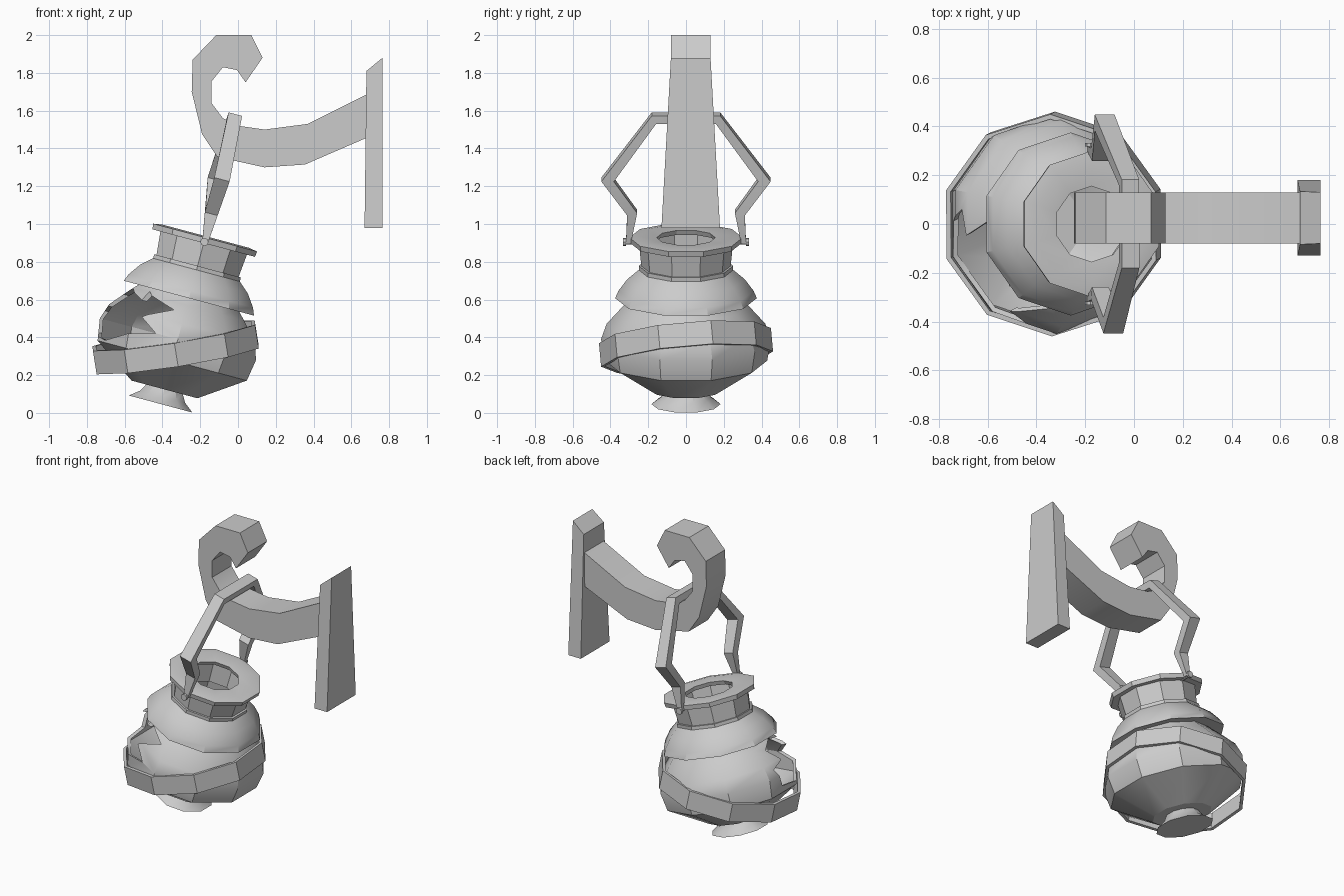
import bpy, bmesh, math
from mathutils import Vector, Matrix

if "Cube" in bpy.data.objects:
    bpy.data.objects.remove(bpy.data.objects["Cube"])

SIDES = 10
JUG = Matrix.Translation((-0.41, 0, 0.047)) @ Matrix.Rotation(math.radians(15), 4, 'Y')


def finish(name, bm, matrix=Matrix(), smooth=True):
    bmesh.ops.recalc_face_normals(bm, faces=bm.faces)
    bm.transform(matrix)
    me = bpy.data.meshes.new(name)
    bm.to_mesh(me)
    bm.free()
    ob = bpy.data.objects.new(name, me)
    bpy.context.collection.objects.link(ob)
    if smooth:
        shade(ob)
    return ob


def shade(ob):
    bpy.ops.object.select_all(action='DESELECT')
    ob.select_set(True)
    bpy.context.view_layer.objects.active = ob
    bpy.ops.object.shade_smooth_by_angle(angle=math.radians(30))


def lathe(name, profile, closed, matrix, smooth=True):
    """Turn an (r, z) profile around z; points at r = 0 become single poles."""
    bm = bmesh.new()
    rings = []
    for r, z in profile:
        if r == 0:
            rings.append([bm.verts.new((0, 0, z))] * SIDES)
        else:
            rings.append([bm.verts.new((r * math.cos(a), r * math.sin(a), z))
                          for a in (math.radians(18 + 36 * k) for k in range(SIDES))])
    pairs = list(zip(rings, rings[1:]))
    if closed:
        pairs.append((rings[-1], rings[0]))
    for a, b in pairs:
        for k in range(SIDES):
            j = (k + 1) % SIDES
            bm.faces.new(list(dict.fromkeys((a[k], a[j], b[j], b[k]))))
    return finish(name, bm, matrix, smooth)


def prism(name, outline, place, smooth=True):
    """Outline swept between two sides; place(u, v, side) gives the 3D point."""
    bm = bmesh.new()
    a, b = [[bm.verts.new(place(u, v, s)) for u, v in outline] for s in (-1, 1)]
    bm.faces.new(a)
    bm.faces.new(b)
    n = len(a)
    for i in range(n):
        j = (i + 1) % n
        bm.faces.new((a[i], a[j], b[j], b[i]))
    return finish(name, bm, smooth=smooth)


# wall plate, wider at the bottom
prism("wall_plate", [(0.67, 0.98), (0.765, 0.98), (0.765, 1.88), (0.68, 1.81)],
      lambda x, z, s: (x, 0.025 + s * (0.155 - 0.05 * (z - 0.98) / 0.9), z))

# curled hook arm
prism("hook_arm", [
    (0.69, 1.69), (0.37, 1.53), (0.14, 1.50), (0.0, 1.52), (-0.08, 1.56), (-0.14, 1.64),
    (-0.14, 1.755), (-0.08, 1.83), (-0.005, 1.815), (0.04, 1.75), (0.13, 1.88),
    (0.07, 2.0), (-0.115, 2.0), (-0.24, 1.87), (-0.245, 1.70), (-0.19, 1.475),
    (-0.11, 1.355), (0.14, 1.30), (0.355, 1.315), (0.69, 1.46)],
    lambda x, z, s: (x, 0.025 + s * 0.104, z))

# jug foot
lathe("jug_foot", [(0, 0), (0.183, 0), (0.13, 0.04), (0.10, 0.09), (0, 0.09)], False, JUG)

# hollow jug body
body = lathe("jug_body", [
    (0, 0.08), (0.19, 0.08), (0.43, 0.238), (0.45, 0.355), (0.42, 0.44), (0.33, 0.54),
    (0.28, 0.59), (0.25, 0.65), (0.23, 0.65), (0.26, 0.58), (0.31, 0.525), (0.40, 0.43),
    (0.43, 0.355), (0.41, 0.25), (0.18, 0.1), (0, 0.1)], False, JUG, False)

# jagged hole broken through the body
A = math.radians(207)
out, tan = Vector((math.cos(A), math.sin(A), 0)), Vector((-math.sin(A), math.cos(A), 0))
cutter = prism("hole_cutter", [
    (0.28, 0.50), (0.20, 0.525), (0.095, 0.56), (0.12, 0.505), (0.0, 0.535), (-0.05, 0.555),
    (-0.16, 0.51), (-0.14, 0.43), (-0.24, 0.40), (-0.2, 0.28), (0.0, 0.25), (0.15, 0.30),
    (0.31, 0.355), (0.22, 0.42)],
    lambda u, v, s: JUG @ (out * (0.4 + 0.3 * s) + tan * u + Vector((0, 0, v))), False)
cutter.hide_render = True
mod = body.modifiers.new("hole", 'BOOLEAN')
mod.operation, mod.solver, mod.object = 'DIFFERENCE', 'EXACT', cutter
bpy.ops.object.select_all(action='DESELECT')
body.select_set(True)
bpy.context.view_layer.objects.active = body
bpy.ops.object.modifier_apply(modifier="hole")
bpy.data.objects.remove(cutter)
shade(body)

# flared shoulder, neck ring, neck and rim
lathe("jug_shoulder", [(0.375, 0.58), (0.358, 0.62), (0.31, 0.685), (0.25, 0.735),
                       (0.22, 0.735), (0.23, 0.60)], True, JUG)
lathe("neck_ring", [(0.25, 0.73), (0.25, 0.757), (0.22, 0.757), (0.22, 0.73)], True, JUG)
lathe("jug_neck", [(0.235, 0.74), (0.25, 0.89), (0.20, 0.89), (0.19, 0.74)], True, JUG)
lathe("jug_rim", [(0.295, 0.882), (0.30, 0.912), (0.25, 0.92), (0.155, 0.912),
                  (0.165, 0.885)], True, JUG)

# slanted band around the belly
tilt = Vector((0, 0, 1)).rotation_difference(Vector((-0.16, -0.09, 1))).to_matrix().to_4x4()
lathe("belly_band", [(0.457, -0.063), (0.457, 0.063), (0.437, 0.063), (0.437, -0.063)],
      True, Matrix.Translation((-0.33, 0, 0.347)) @ tilt)

# carrying handle: (x, y, z, half width, half thickness) for front and back
half = [(-0.175, 0.305, 0.90, 0.015, 0.013), (-0.14, 0.285, 1.06, 0.035, 0.027),
        (-0.10, 0.415, 1.235, 0.042, 0.033), (-0.02, 0.17, 1.56, 0.037, 0.025)]
path = [(x + 0.015 * (i == 2), -y, z, w, t) for i, (x, y, z, w, t) in enumerate(half)]
path += [(x - 0.02 * (i == 2), y, z, w, t) for i, (x, y, z, w, t) in enumerate(half)][::-1]
side = Vector((0.966, 0, -0.259))
bm = bmesh.new()
loops = []
for i, (x, y, z, w, t) in enumerate(path):
    here = Vector((x, y, z))
    dirs = [(Vector(path[k + 1][:3]) - Vector(path[k][:3])).normalized()
            for k in (i - 1, i) if 0 <= k < len(path) - 1]
    n = side.cross(sum(dirs, Vector())).normalized()
    loops.append([bm.verts.new(here + side * w * a + n * t * b)
                  for a, b in ((-1, -1), (1, -1), (1, 1), (-1, 1))])
bm.faces.new(loops[0])
bm.faces.new(loops[-1])
for a, b in zip(loops, loops[1:]):
    for k in range(4):
        j = (k + 1) % 4
        bm.faces.new((a[k], a[j], b[j], b[k]))
finish("carrying_handle", bm)

# pins holding the handle to the neck
for label, s in (("front", -1), ("back", 1)):
    for part, r, depth, y in (("pin", 0.014, 0.11, 0.275), ("pin_head", 0.022, 0.015, 0.325)):
        bm = bmesh.new()
        bmesh.ops.create_cone(bm, cap_ends=True, segments=8, radius1=r, radius2=r, depth=depth)
        finish(f"{label}_{part}", bm, Matrix.Translation((-0.178, s * y, 0.905))
               @ Matrix.Rotation(math.pi / 2, 4, 'X'))
